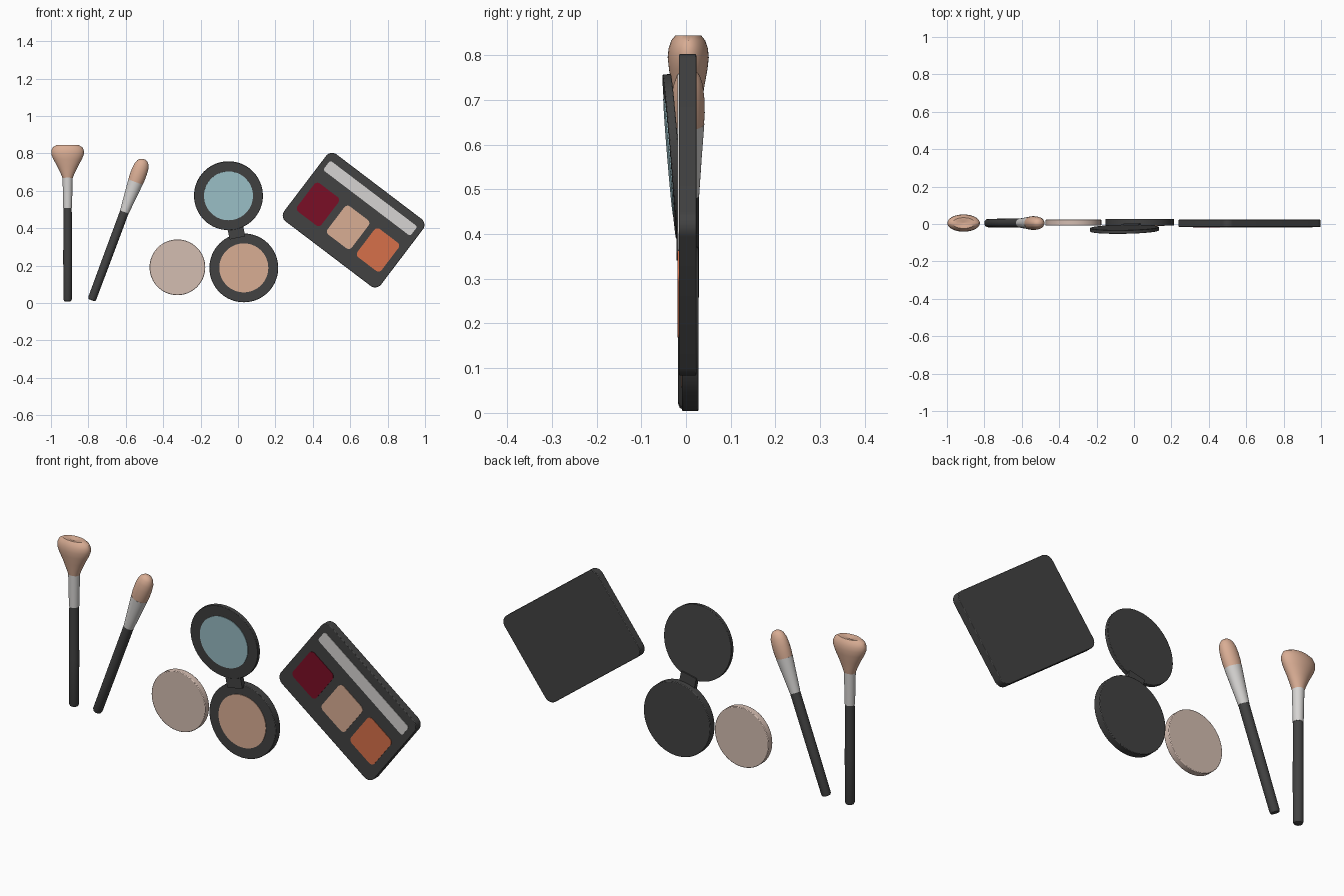
import bpy, bmesh, math
from mathutils import Matrix

if "Cube" in bpy.data.objects:
    bpy.data.objects.remove(bpy.data.objects["Cube"])


def material(name, srgb):
    m = bpy.data.materials.new(name)
    m.diffuse_color = [((c / 255 + 0.055) / 1.055) ** 2.4 for c in srgb] + [1]
    m.use_nodes = True
    m.node_tree.nodes["Principled BSDF"].inputs["Base Color"].default_value = m.diffuse_color
    return m


CASE = material("charcoal_plastic", (66, 66, 66))
SKIN = material("skin_tan", (217, 173, 148))
METAL = material("pale_silver", (214, 212, 210))
GLASS = material("mirror_blue", (160, 198, 206))
PUFF = material("pale_beige", (212, 189, 177))
RED = material("deep_red", (122, 14, 38))
ORANGE = material("orange", (214, 112, 74))


def finish(name, bm, mat, matrix):
    bmesh.ops.recalc_face_normals(bm, faces=bm.faces)
    me = bpy.data.meshes.new(name)
    bm.to_mesh(me)
    bm.free()
    me.materials.append(mat)
    ob = bpy.data.objects.new(name, me)
    ob.matrix_world = matrix
    bpy.context.collection.objects.link(ob)
    return ob


def lathe(name, profile, mat, matrix, n=40):
    """Elliptical rings (rx, ry, z) stacked along z and capped."""
    bm = bmesh.new()
    rings = [[bm.verts.new((rx * math.cos(2 * math.pi * i / n),
                            ry * math.sin(2 * math.pi * i / n), z))
              for i in range(n)] for rx, ry, z in profile]
    for a, b in zip(rings, rings[1:]):
        for i in range(n):
            j = (i + 1) % n
            bm.faces.new((a[i], a[j], b[j], b[i]))
    bm.faces.new(rings[0])
    bm.faces.new(rings[-1])
    return finish(name, bm, mat, matrix)


def slab(name, w, h, r, y0, y1, mat, matrix, cu=0, cv=0, bevel=0, n=8):
    """Rounded rectangle in xz, extruded from y0 to y1 (a disc when r = w/2)."""
    bm = bmesh.new()
    pts = []
    for k, (sx, sz) in enumerate([(1, 1), (-1, 1), (-1, -1), (1, -1)]):
        for i in range(n + 1):
            a = math.pi / 2 * (k + i / n)
            pts.append((cu + sx * (w / 2 - r) + r * math.cos(a),
                        cv + sz * (h / 2 - r) + r * math.sin(a)))
    face = bm.faces.new([bm.verts.new((x, y0, z)) for x, z in pts])
    ext = bmesh.ops.extrude_face_region(bm, geom=[face], use_keep_orig=True)
    for v in ext["geom"]:
        if isinstance(v, bmesh.types.BMVert):
            v.co.y = y1
    bmesh.ops.remove_doubles(bm, verts=bm.verts, dist=1e-5)
    ob = finish(name, bm, mat, matrix)
    if bevel:
        mod = ob.modifiers.new("soft_edge", "BEVEL")
        mod.width, mod.segments = bevel, 2
        mod.limit_method, mod.angle_limit = "ANGLE", math.radians(50)
    return ob


def disc(name, r, y0, y1, mat, matrix, bevel=0):
    return slab(name, 2 * r, 2 * r, r, y0, y1, mat, matrix, bevel=bevel, n=16)


def place(x, y, z, turn=0, tilt=0):
    return (Matrix.Translation((x, y, z)) @ Matrix.Rotation(math.radians(turn), 4, "Y")
            @ Matrix.Rotation(math.radians(tilt), 4, "X"))


def round_rings(pairs):
    return [(r, r, z) for r, z in pairs]


# Fan brush, upright
fan = place(-0.911, 0.005, 0)
lathe("fan_brush_handle", round_rings([(0.012, 0.008), (0.019, 0.011), (0.0225, 0.02),
      (0.0235, 0.25), (0.022, 0.51)]), CASE, fan)
lathe("fan_brush_ferrule", round_rings([(0.0235, 0.508), (0.025, 0.58), (0.027, 0.67)]), METAL, fan)
lathe("fan_brush_bristles", [(0.026, 0.026, 0.665), (0.036, 0.030, 0.69), (0.055, 0.036, 0.73),
      (0.076, 0.043, 0.768), (0.087, 0.046, 0.795), (0.087, 0.044, 0.815), (0.079, 0.038, 0.833),
      (0.060, 0.029, 0.844), (0.035, 0.018, 0.844), (0.008, 0.004, 0.838)], SKIN, fan)

# Round-tipped brush, leaning
lean = place(-0.783, 0.005, 0.015, 20.4)
lathe("round_brush_handle", round_rings([(0.012, 0), (0.019, 0.002), (0.0225, 0.011),
      (0.0235, 0.25), (0.024, 0.507)]), CASE, lean)
lathe("round_brush_ferrule", [(0.0245, 0.0245, 0.503), (0.033, 0.030, 0.59), (0.041, 0.036, 0.674)],
      METAL, lean)
lathe("round_brush_bristles", [(0.040, 0.035, 0.67), (0.043, 0.037, 0.70), (0.043, 0.036, 0.735),
      (0.040, 0.033, 0.765), (0.032, 0.026, 0.787), (0.021, 0.017, 0.799), (0.008, 0.007, 0.804)],
      SKIN, lean)

# Powder puff
disc("powder_puff", 0.149, -0.009, 0.023, PUFF, place(-0.324, 0, 0.191), 0.003)

# Open compact: base, powder, hinge, lid, mirror
base = place(0.031, 0, 0.188, -11.9)
disc("compact_base", 0.184, -0.009, 0.028, CASE, base, 0.003)
disc("compact_powder", 0.131, -0.0115, -0.005, SKIN, base)
slab("compact_hinge", 0.085, 0.066, 0.004, -0.021, 0.002, CASE, base, cv=0.197)
lid = place(-0.051, -0.028, 0.574, -11.9, 4.8)
disc("compact_lid", 0.184, -0.0095, 0.0095, CASE, lid, 0.002)
disc("compact_mirror", 0.131, -0.012, -0.005, GLASS, lid)

# Palette: case, mirror strip and three colour pans
pal = place(0.618, 0, 0.443, 37.2)
slab("palette_case", 0.65, 0.45, 0.04, -0.016, 0.023, CASE, pal, bevel=0.003)
slab("palette_strip", 0.585, 0.064, 0.012, -0.0185, -0.012, METAL, pal, cv=0.147)
for name, u, mat in (("left", -0.203, RED), ("middle", 0, SKIN), ("right", 0.2, ORANGE)):
    slab("palette_pan_" + name, 0.162, 0.19, 0.022, -0.0185, -0.012, mat, pal, cu=u, cv=-0.048)

# Smooth shading with sharp edges kept
bpy.ops.object.select_all(action="SELECT")
bpy.context.view_layer.objects.active = bpy.context.scene.objects[0]
bpy.ops.object.shade_smooth_by_angle(angle=math.radians(35))
